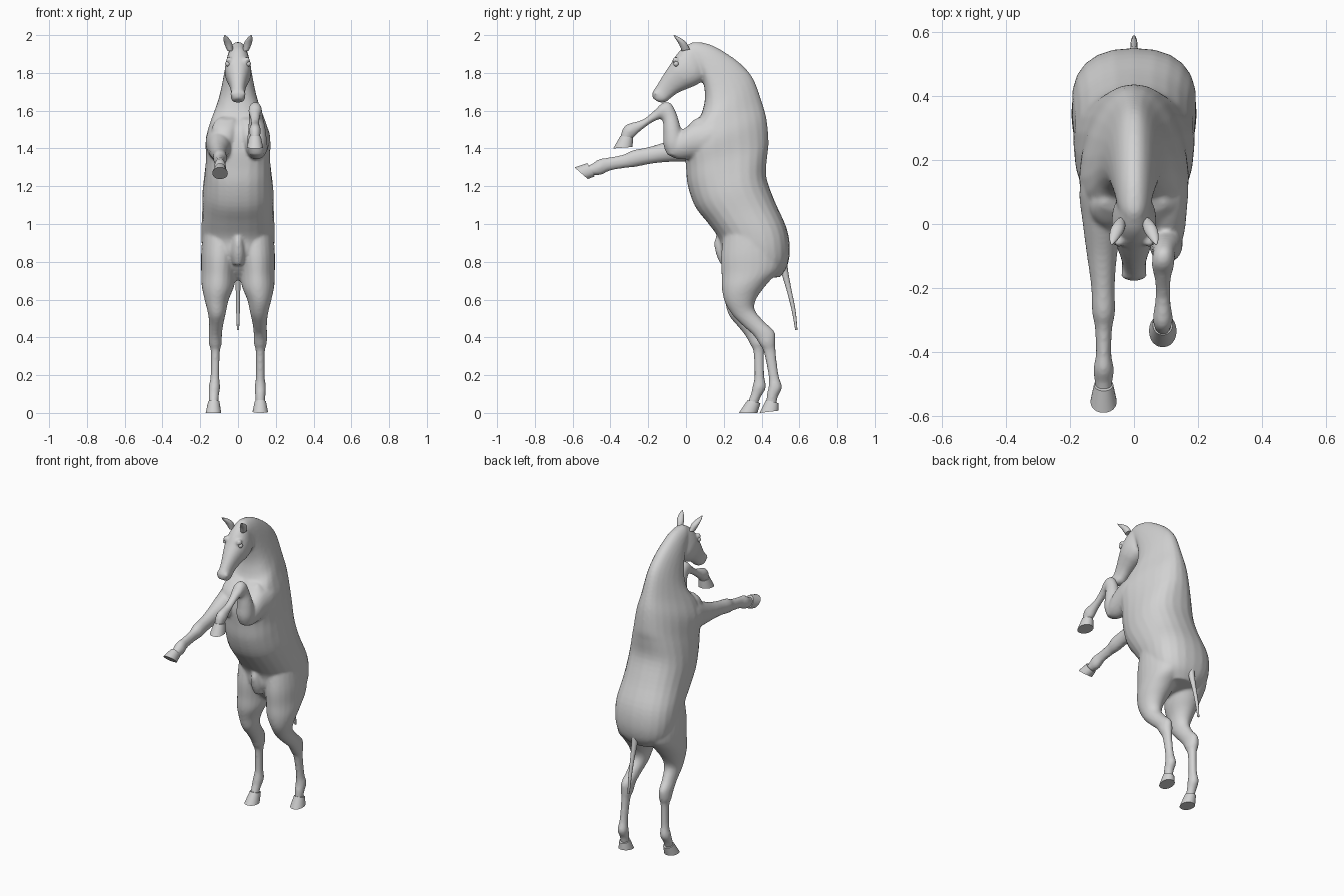
import bpy, bmesh, math
from mathutils import Vector

cube = bpy.data.objects.get("Cube")
if cube:
    bpy.data.objects.remove(cube, do_unlink=True)

grey = bpy.data.materials.new("plain grey")
grey.use_nodes = True
grey.diffuse_color = (0.65, 0.65, 0.65, 1)
grey.node_tree.nodes["Principled BSDF"].inputs["Base Color"].default_value = (0.65, 0.65, 0.65, 1)


def spline(rows, steps):
    """Catmull-Rom interpolation of section rows."""
    out = []
    for i in range(len(rows) - 1):
        a, b = rows[max(i - 1, 0)], rows[i]
        c, d = rows[i + 1], rows[min(i + 2, len(rows) - 1)]
        for s in range(steps):
            t = s / steps
            out.append([0.5 * (2 * q + (r - p) * t + (2 * p - 5 * q + 4 * r - e) * t * t
                               + (3 * q - p - 3 * r + e) * t ** 3)
                        for p, q, r, e in zip(a, b, c, d)])
    return out + [list(rows[-1])]


def loft(bm, rows, side=1, steps=4, sides=24, power=1.0):
    """Closed skin through sections (x centre, half width, y1, z1, y2, z2[, taper towards point 1])."""
    rows = [tuple(r) + (0,) * (7 - len(r)) for r in rows]
    rings = []
    for x, w, y1, z1, y2, z2, taper in spline(rows, steps):
        ring = []
        for k in range(sides):
            a = 2 * math.pi * k / sides
            c = math.copysign(abs(math.cos(a)) ** power, math.cos(a))
            s = math.copysign(abs(math.sin(a)) ** power, math.sin(a))
            ring.append(bm.verts.new((side * (x + w * s * (1 - taper * c)),
                                      (y1 + y2) / 2 + c * (y1 - y2) / 2,
                                      (z1 + z2) / 2 + c * (z1 - z2) / 2)))
        rings.append(ring)
    faces = [bm.faces.new(rings[0]), bm.faces.new(rings[-1][::-1])]
    for p, q in zip(rings, rings[1:]):
        for k in range(sides):
            n = (k + 1) % sides
            faces.append(bm.faces.new((p[k], q[k], q[n], p[n])))
    bmesh.ops.recalc_face_normals(bm, faces=faces)


def finish(name, bm, angle=60, voxel=None):
    mesh = bpy.data.meshes.new(name)
    bm.to_mesh(mesh)
    bm.free()
    mesh.materials.append(grey)
    ob = bpy.data.objects.new(name, mesh)
    bpy.context.collection.objects.link(ob)
    bpy.ops.object.select_all(action='DESELECT')
    ob.select_set(True)
    bpy.context.view_layer.objects.active = ob
    if voxel:
        # fuse overlapping volumes into one skin
        m = ob.modifiers.new("Fuse", 'REMESH')
        m.mode = 'VOXEL'
        m.voxel_size = voxel
        m = ob.modifiers.new("Soften", 'SMOOTH')
        m.factor = 0.5
        m.iterations = 6
        bpy.ops.object.convert(target='MESH')
    bpy.ops.object.shade_smooth_by_angle(angle=math.radians(angle))
    return ob


# Trunk and neck, rump to poll: back line point, belly line point, taper to the back
trunk = [
    (0, .10, .50, .72, .30, .70, -.1), (0, .162, .537, .78, .24, .76, -.12),
    (0, .187, .55, .87, .19, .84, -.12), (0, .194, .532, .98, .175, .92, -.06),
    (0, .19, .47, 1.12, .12, 1.0, 0), (0, .188, .425, 1.25, .05, 1.09, 0),
    (0, .176, .43, 1.36, .01, 1.20, .08), (0, .166, .437, 1.43, .0, 1.30, .18),
    (0, .160, .427, 1.55, -.005, 1.40, .32), (0, .132, .402, 1.645, .015, 1.50, .38),
    (0, .102, .358, 1.765, .072, 1.565, .36), (0, .086, .303, 1.835, .095, 1.63, .3),
    (0, .075, .232, 1.892, .10, 1.69, .25), (0, .063, .136, 1.947, .09, 1.76, .2),
    (0, .053, .05, 1.964, .075, 1.80, .1), (0, .04, .01, 1.95, .05, 1.83, 0)]

# Head, poll to lips: face line point, then jaw line point
head = [
    (0, .04, .03, 1.96, .105, 1.87), (0, .057, -.02, 1.93, .107, 1.81),
    (0, .069, -.055, 1.89, .092, 1.762), (0, .068, -.08, 1.85, .047, 1.732),
    (0, .056, -.107, 1.81, .0, 1.713), (0, .044, -.132, 1.77, -.045, 1.693),
    (0, .037, -.157, 1.73, -.08, 1.667), (0, .039, -.178, 1.695, -.105, 1.647),
    (0, .027, -.175, 1.663, -.135, 1.642)]

# Hind legs: shared thigh, then a different shank on each side
thigh = [
    (.09, .095, .46, .98, .20, .95), (.098, .097, .50, .87, .185, .83),
    (.102, .093, .50, .765, .188, .735), (.106, .086, .435, .69, .19, .655),
    (.113, .064, .378, .615, .207, .585)]
left_shank = [
    (.112, .048, .362, .55, .248, .515), (.115, .038, .412, .485, .303, .46),
    (.118, .035, .468, .43, .358, .41), (.118, .034, .473, .375, .391, .36),
    (.118, .024, .474, .33, .412, .32), (.118, .023, .49, .20, .437, .195),
    (.118, .030, .508, .135, .437, .14), (.118, .027, .486, .085, .428, .10)]
right_shank = [
    (.112, .048, .352, .55, .228, .515), (.115, .038, .382, .485, .273, .46),
    (.12, .035, .425, .43, .313, .41), (.12, .034, .425, .375, .341, .36),
    (.12, .024, .414, .33, .357, .32), (.122, .023, .414, .20, .362, .195),
    (.125, .030, .423, .135, .352, .14), (.128, .027, .396, .085, .343, .10)]

# Folded left foreleg
left_arm = [
    (.07, .06, .24, 1.56, .20, 1.40), (.088, .08, .15, 1.555, .13, 1.36),
    (.095, .07, .05, 1.54, .03, 1.345), (.10, .056, -.03, 1.49, -.04, 1.343),
    (.10, .036, -.09, 1.43, -.09, 1.362)]
left_forearm = [
    (.10, .038, -.10, 1.367, -.02, 1.36), (.10, .052, -.12, 1.42, -.008, 1.43),
    (.10, .046, -.12, 1.49, -.028, 1.51), (.095, .037, -.122, 1.54, -.052, 1.59),
    (.092, .035, -.132, 1.555, -.083, 1.642), (.09, .034, -.147, 1.553, -.125, 1.641),
    (.09, .025, -.187, 1.533, -.165, 1.603), (.09, .024, -.247, 1.488, -.23, 1.553),
    (.09, .031, -.273, 1.461, -.312, 1.528), (.09, .028, -.283, 1.455, -.34, 1.492)]

# Outstretched right foreleg
right_foreleg = [
    (.07, .06, .22, 1.55, .20, 1.36), (.092, .078, .12, 1.54, .11, 1.335),
    (.098, .062, .0, 1.485, .0, 1.33), (.10, .047, -.10, 1.438, -.10, 1.328),
    (.097, .037, -.20, 1.407, -.19, 1.318), (.095, .036, -.28, 1.391, -.27, 1.302),
    (.095, .027, -.33, 1.368, -.32, 1.297), (.095, .024, -.41, 1.352, -.40, 1.283),
    (.095, .032, -.46, 1.343, -.445, 1.262), (.095, .028, -.50, 1.317, -.48, 1.258)]

# Hooves: coronet section and sole section (toe point, heel point), side
hooves = {
    "left_hind_hoof": ((.118, .030, .423, .068, .489, .052), (.118, .041, .39, .0, .49, .012), 1),
    "right_hind_hoof": ((.128, .030, .326, .068, .394, .052), (.13, .041, .28, .0, .378, .0), -1),
    "left_front_hoof": ((.09, .031, -.347, 1.467, -.28, 1.457), (.09, .043, -.385, 1.40, -.283, 1.408), 1),
    "right_front_hoof": ((.095, .030, -.522, 1.322, -.483, 1.252), (.095, .041, -.59, 1.30, -.52, 1.238), -1)}


def stump(name):
    """Leg end section tucked inside the hoof."""
    c, s, _ = hooves[name]
    x, w, y1, z1, y2, z2 = [p + (q - p) * 0.35 for p, q in zip(c, s)]
    ym, zm = (y1 + y2) / 2, (z1 + z2) / 2
    return (x, w * .7, ym + (y2 - ym) * .7, zm + (z2 - zm) * .7,
            ym + (y1 - ym) * .7, zm + (z1 - zm) * .7)


def flip(r):
    return (r[0], r[1], r[4], r[5], r[2], r[3])


# Body skin
bm = bmesh.new()
loft(bm, trunk, power=.87)
loft(bm, head, power=.9)
loft(bm, thigh + left_shank + [stump("left_hind_hoof")], 1)
loft(bm, thigh + right_shank + [stump("right_hind_hoof")], -1)
loft(bm, left_arm, 1)
loft(bm, left_forearm + [stump("left_front_hoof")], 1)
loft(bm, right_foreleg + [flip(stump("right_front_hoof"))], -1)
# breast muscles
for side in (1, -1):
    loft(bm, [(.06, .04, .08, 1.57, .04, 1.55), (.07, .065, .12, 1.54, -.005, 1.50),
              (.07, .065, .12, 1.46, -.02, 1.44), (.06, .04, .08, 1.38, .01, 1.38)], side)
# sheath under the belly
loft(bm, [(0, .018, .22, .95, .165, .95), (0, .030, .24, .90, .15, .90),
          (0, .036, .24, .84, .16, .84), (0, .024, .24, .78, .183, .785)])
# brow ridges and nostril rims
for x, y, z, r in ((.047, -.055, 1.868, .018), (.026, -.16, 1.69, .015)):
    for side in (1, -1):
        loft(bm, [(x, r * math.sin(a), y - r * math.sin(a), z + r * math.cos(a),
                   y + r * math.sin(a), z + r * math.cos(a))
                  for a in (.3, .9, 1.57, 2.2, 2.84)], side, 2, 12)
finish("body", bm, 80, voxel=.008)

# Hooves
for name, (top, sole, side) in hooves.items():
    bm = bmesh.new()
    rim = tuple(p + (q - p) * .9 for p, q in zip(top, sole))
    loft(bm, [top, rim, sole], side, 1, 24, .95)
    finish(name, bm, 40)

# Ears and eyes
ear = [(.042, .016, -.022, 1.915, .02, 1.925), (.052, .021, -.036, 1.95, .0, 1.963),
       (.063, .014, -.055, 1.98, -.034, 1.987), (.07, .002, -.066, 2.0, -.062, 2.0)]
for label, side in (("left", 1), ("right", -1)):
    bm = bmesh.new()
    loft(bm, ear, side, 4, 16)
    finish(label + "_ear", bm)
    bm = bmesh.new()
    bmesh.ops.create_uvsphere(bm, u_segments=16, v_segments=10, radius=.014)
    bmesh.ops.translate(bm, verts=bm.verts, vec=Vector((side * .054, -.052, 1.848)))
    finish(label + "_eye", bm)

# Tail
bm = bmesh.new()
loft(bm, [(0, .022, .49, .80, .535, .80), (0, .017, .508, .73, .543, .735),
          (0, .012, .535, .64, .56, .645), (0, .010, .56, .54, .58, .543),
          (0, .006, .578, .44, .59, .44)], 1, 4, 14)
finish("tail", bm)
